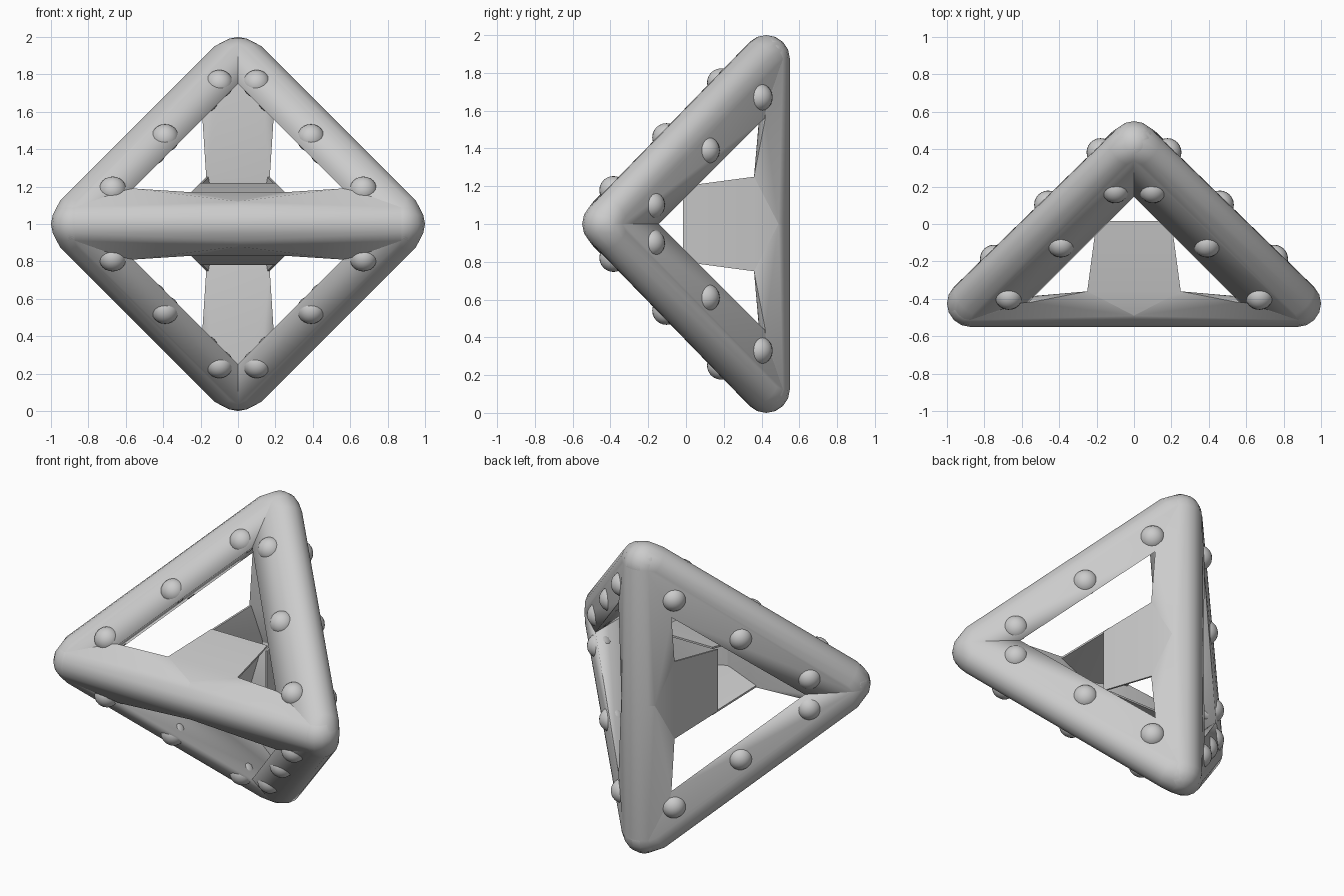
import bpy, bmesh, math
from mathutils import Vector

cube = bpy.data.objects.get("Cube")
if cube:
    bpy.data.objects.remove(cube, do_unlink=True)

grey = bpy.data.materials.new("light_grey")
grey.use_nodes = True
grey.diffuse_color = (0.6, 0.6, 0.6, 1)
grey.node_tree.nodes["Principled BSDF"].inputs["Base Color"].default_value = (0.6, 0.6, 0.6, 1)

HALF, DEPTH, R = 0.875, 0.425, 0.125   # half edge, edge offset, rounding
FACE = 0.605                           # z - y on the front upper face
HOLE = 0.75                            # x + z on the inner strut walls
BUMP_R, SINK = 0.075, 0.03
parts = []


def same(p):
    return Vector(p)


def back(p):
    """Swap the front x-edge frame for the rear z-edge frame."""
    return Vector((p[2], -p[1], p[0]))


def finish(name, bm):
    bmesh.ops.recalc_face_normals(bm, faces=bm.faces)
    bmesh.ops.translate(bm, verts=bm.verts, vec=(0, 0, 1))
    mesh = bpy.data.meshes.new(name)
    bm.to_mesh(mesh)
    bm.free()
    mesh.materials.append(grey)
    ob = bpy.data.objects.new(name, mesh)
    bpy.context.collection.objects.link(ob)
    parts.append(ob)


def hull(name, points):
    bm = bmesh.new()
    for p in points:
        bm.verts.new(p)
    bmesh.ops.remove_doubles(bm, verts=bm.verts, dist=0.0005)
    res = bmesh.ops.convex_hull(bm, input=bm.verts)
    junk = [g for g in res["geom_interior"] + res["geom_unused"]
            if isinstance(g, bmesh.types.BMVert)]
    bmesh.ops.delete(bm, geom=list(set(junk)), context="VERTS")
    bmesh.ops.dissolve_limit(bm, angle_limit=math.radians(0.5), verts=bm.verts, edges=bm.edges)
    finish(name, bm)


def ball(c, seg=16):
    c = Vector(c)
    pts = []
    for i in range(seg // 2 + 1):
        v = math.pi * i / (seg // 2)
        for j in range(seg):
            u = math.tau * j / seg
            pts.append(c + R * Vector((math.sin(v) * math.cos(u),
                                       math.sin(v) * math.sin(u), math.cos(v))))
    return pts


def disc(c, axis, out, r, seg=16):
    side = axis.cross(out)
    return [c + r * (out * math.cos(math.tau * k / seg) + side * math.sin(math.tau * k / seg))
            for k in range(seg)]


# Four slanting struts with a flat inner wall and rounded outer edge
for sx in (-1, 1):
    for sz in (-1, 1):
        a = Vector((sx * HALF, -DEPTH, 0))
        b = Vector((0, DEPTH, sz * HALF))
        axis = (b - a).normalized()
        out = Vector((sx, 0, sz)).normalized()
        pts = ball(a) + ball(b)
        for t in (0.03, 0.97):
            pts += disc(a.lerp(b, t) + out * 0.035, axis, out, 0.108)
        pts = [p for p in pts if sx * p.x + sz * p.z >= HOLE]
        for x in (0, 0.56):
            z = HOLE - x
            pts.append(Vector((sx * x, z - FACE, sz * z)))
            pts.append(Vector((sx * z, FACE - z, sz * x)))
        side = ("left" if sx > 0 else "right") + ("_upper" if sz > 0 else "_lower")
        hull(side + "_strut", pts)

# Front horizontal and rear vertical bars, each in two halves, with inner plates
for name, place in (("front", same), ("rear", back)):
    for s in (-1, 1):
        pts = ball((s * HALF, -DEPTH, 0))
        pts += disc(Vector((0, -DEPTH, 0)), Vector((1, 0, 0)), Vector((0, -1, 0)), R)
        pts = [p for p in pts if p.y < -0.42]
        for z in (-1, 1):
            pts += [Vector((0, -0.49, z * 0.12)), Vector((s * 0.25, -0.36, z * 0.17)),
                    Vector((s * 0.56, -0.42, z * 0.19))]
        hull(f"{name}_bar_{'a' if s < 0 else 'b'}", [place(p) for p in pts])

        # Thin plate leading from the bar towards the centre
        plate = []
        for thick in (0, 0.012):
            plate.append(Vector((0, -0.49, s * (0.12 - thick))))
            for x in (-1, 1):
                plate += [Vector((x * 0.25, -0.36, s * (0.17 - thick))),
                          Vector((x * 0.2, 0.015, s * (0.22 - thick)))]
        hull(f"{name}_plate_{'a' if s < 0 else 'b'}", [place(p) for p in plate])

# Three shallow round bumps on each strut side
for name, place in (("front", same), ("rear", back)):
    bm = bmesh.new()
    for sx in (-1, 1):
        for sz in (-1, 1):
            inward = Vector((0, 1, -sz)).normalized() * SINK
            for x in (0.1, 0.39, 0.67):
                z = 0.87 - x
                c = place(Vector((sx * x, z - FACE, sz * z)) + inward)
                new = bmesh.ops.create_uvsphere(bm, u_segments=24, v_segments=12, radius=BUMP_R)
                bmesh.ops.translate(bm, verts=new["verts"], vec=c)
    finish(name + "_bumps", bm)

# Smooth shading with sharp corners kept
bpy.ops.object.select_all(action="DESELECT")
for ob in parts:
    ob.select_set(True)
bpy.context.view_layer.objects.active = parts[0]
bpy.ops.object.shade_smooth_by_angle(angle=math.radians(45))
